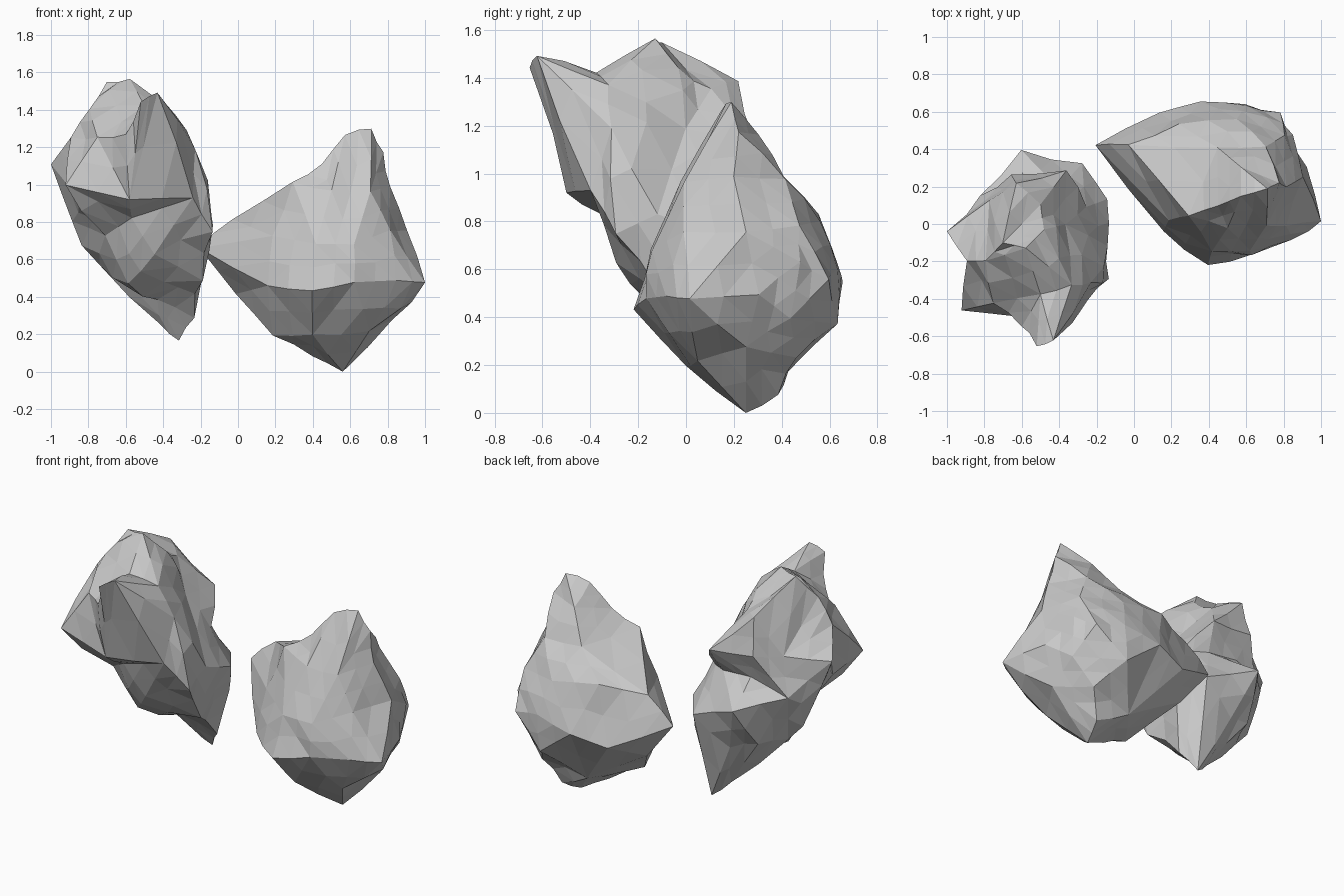
import bpy, bmesh, random
from mathutils import Vector

if "Cube" in bpy.data.objects:
    bpy.data.objects.remove(bpy.data.objects["Cube"])

stone = bpy.data.materials.new("stone_grey")
stone.diffuse_color = (0.58, 0.58, 0.58, 1)
stone.use_nodes = True
stone.node_tree.nodes["Principled BSDF"].inputs["Base Color"].default_value = stone.diffuse_color


def wrap(dirs):
    """Triangles of the skin around unit directions (every direction is used)."""
    n = len(dirs)
    tris = []
    for i in range(n):
        for j in range(i + 1, n):
            for k in range(j + 1, n):
                a, b, c = dirs[i], dirs[j], dirs[k]
                normal = (b - a).cross(c - a)
                side = normal.dot(a)
                order = (i, j, k)
                if side < 0:
                    normal, side, order = -normal, -side, (i, k, j)
                if all(normal.dot(dirs[m]) <= side
                       for m in range(n) if m not in order):
                    tris.append(order)
    return tris


def rock(name, centre, stretch, corners, bump, seed):
    """Star-shaped boulder: skin over the corner directions, with the corners
    at their true place, then every facet chipped into four."""
    rng = random.Random(seed)
    c = Vector(centre)
    dirs = []
    for p in corners:
        d = Vector(p) - c
        dirs.append(Vector([d[a] / stretch[a] for a in range(3)]).normalized())
    bm = bmesh.new()
    kept = [bm.verts.new(p) for p in corners]
    for t in wrap(dirs):
        bm.faces.new([kept[i] for i in t])
    # split the big facets and push the new corners in or out a little
    bmesh.ops.subdivide_edges(bm, edges=list(bm.edges), cuts=1, use_grid_fill=True)
    old = set(kept)
    for v in bm.verts:
        if v not in old:
            v.co += (v.co - c).normalized() * rng.uniform(*bump)
            v.co.z = max(v.co.z, 0)
            v.co.x = min(max(v.co.x, -1), 1)
    bmesh.ops.triangulate(bm, faces=list(bm.faces))
    bmesh.ops.recalc_face_normals(bm, faces=list(bm.faces))
    me = bpy.data.meshes.new(name)
    bm.to_mesh(me)
    bm.free()
    me.materials.append(stone)
    ob = bpy.data.objects.new(name, me)
    bpy.context.collection.objects.link(ob)
    return ob


# rounded boulder with a peak, two side points and a narrow foot
round_corners = [
    # points, peak and foot
    (-.2, .42, .66), (1, .02, .48), (.71, .19, 1.29), (.57, .15, 1.25),
    (.77, .22, 1.16), (.56, .25, 0),
    # widest ring
    (.16, -.04, .46), (.4, -.2, .44), (.62, -.16, .48), (.84, -.08, .49),
    (.9, .3, .5), (.82, .43, .4), (.77, .58, .56), (.84, .47, .63),
    (.58, .62, .38), (.6, .63, .6), (.36, .64, .55), (.15, .58, .5),
    (0, .4, .42),
    # shoulders
    (.2, .03, .72), (.42, -.13, .68), (.62, -.14, .68), (.8, 0, .75),
    (.89, .25, .75), (.8, .47, .78), (.55, .56, .8), (.25, .52, .84),
    (-.02, .42, .81),
    # upper slopes
    (.3, .05, 1), (.5, -.01, .95), (.7, 0, .95), (.8, .2, .97),
    (.7, .41, .97), (.45, .4, .97), (.45, .1, 1.1), (.57, .3, 1.14),
    # underside
    (.2, .15, .21), (.4, 0, .2), (.7, .05, .22), (.82, .25, .28),
    (.68, .45, .25), (.4, .42, .18), (.6, .38, .09), (.4, .2, .09),
]
rock("round_boulder", (.5, .22, .6), (1, 1, 1), round_corners, (0, .025), 3)

# tall craggy boulder with an overhanging head and a tapering foot
craggy_corners = [
    # overhanging head
    (-.43, -.63, 1.5), (-.52, -.64, 1.43), (-.58, -.13, 1.58), (-.7, -.1, 1.54),
    (-.8, -.2, 1.42), (-.9, -.2, 1.26), (-1, -.04, 1.1), (-.93, -.47, 1),
    (-.75, -.42, 1.25), (-.6, -.55, 1.27), (-.24, -.4, .93), (-.58, -.5, .92),
    (-.57, -.35, .82), (-.84, -.25, .9), (-.22, -.32, 1.2), (-.33, -.33, 1.38),
    (-.48, -.03, 1.46), (-.5, -.38, 1.43), (-.63, .22, 1.39), (-.5, .1, 1.34),
    (-.36, .29, 1.14), (-.36, 0, 1.2), (-.78, .13, 1.15), (-.65, .25, 1.15),
    # waist at the back
    (-.24, .1, .97), (-.4, .19, .98), (-.6, .21, 1),
    # body
    (-.14, -.29, .75), (-.135, -.12, .83), (-.15, .13, .74), (-.18, .17, .56),
    (-.28, .32, .72), (-.6, .38, .85), (-.82, .15, .9), (-.9, 0, .8),
    (-.72, -.25, .72), (-.45, -.28, .64), (-.74, .03, .57), (-.59, -.17, .46),
    (-.2, -.1, .5), (-.5, .27, .55), (-.66, .22, .6),
    # foot
    (-.32, .19, .18), (-.42, .15, .25), (-.43, .05, .38), (-.24, .12, .3),
]
rock("craggy_boulder", (-.52, -.05, .88), (1, 1, 1.6), craggy_corners, (-.02, .02), 8)
